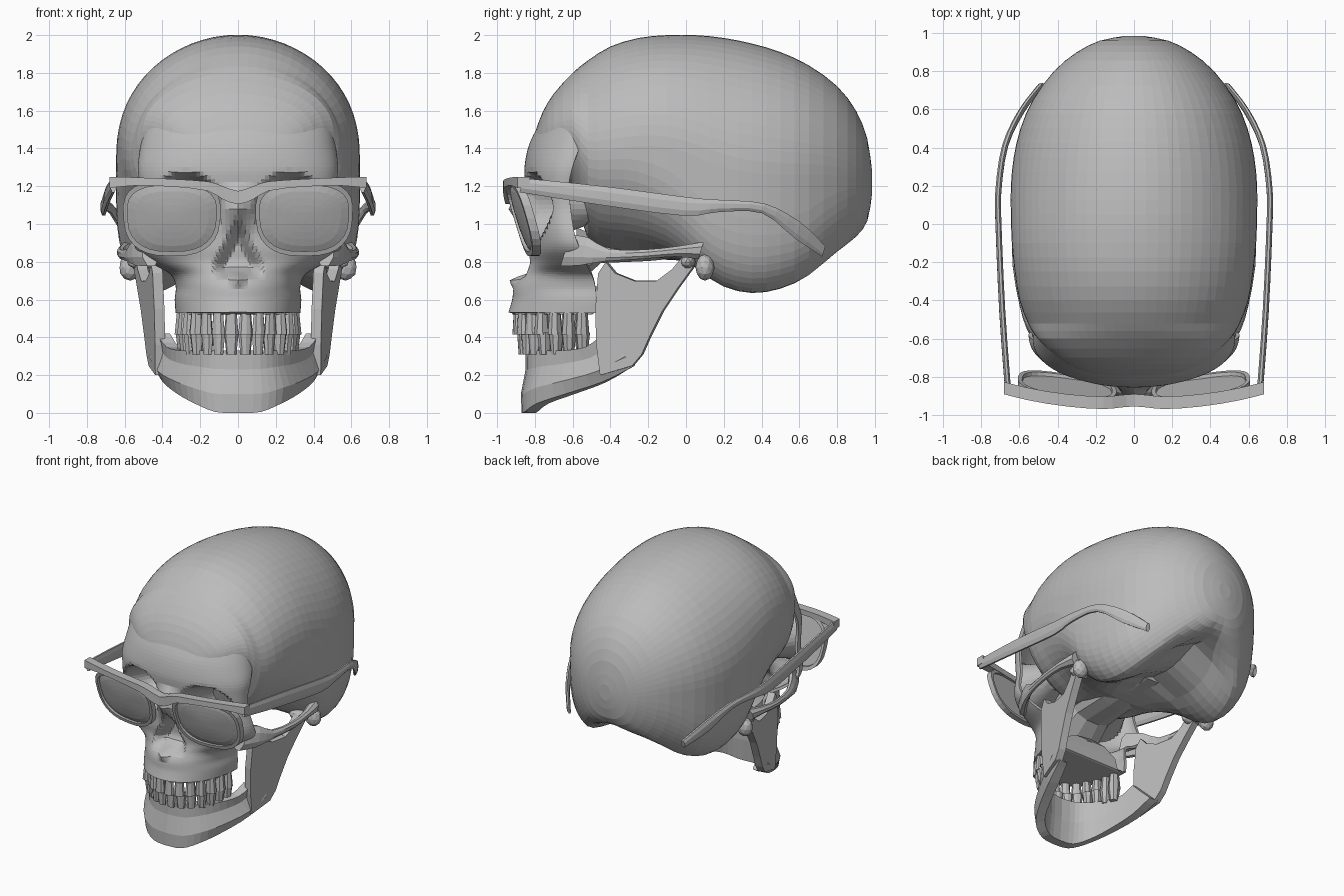
import bpy, bmesh, math
from mathutils import Matrix, Vector

cube = bpy.data.objects.get("Cube")
if cube:
    bpy.data.objects.remove(cube, do_unlink=True)

bone = bpy.data.materials.new("plain_grey")
bone.use_nodes = True
GREY = (0.5, 0.5, 0.5, 1)
bone.diffuse_color = GREY
bone.node_tree.nodes["Principled BSDF"].inputs["Base Color"].default_value = GREY


def finish(name, bm, thick=0):
    bmesh.ops.recalc_face_normals(bm, faces=bm.faces)
    mesh = bpy.data.meshes.new(name)
    bm.to_mesh(mesh)
    bm.free()
    mesh.materials.append(bone)
    ob = bpy.data.objects.new(name, mesh)
    bpy.context.collection.objects.link(ob)
    if thick:
        mod = ob.modifiers.new("thickness", "SOLIDIFY")
        mod.thickness, mod.offset = thick, 0
    return ob


def loft(name, rings, closed=True, caps=True, thick=0):
    """Skin a list of equally long point rings."""
    bm = bmesh.new()
    vs = [[bm.verts.new(p) for p in r] for r in rings]
    n = len(vs[0])
    for a, b in zip(vs, vs[1:]):
        for i in range(n if closed else n - 1):
            j = (i + 1) % n
            bm.faces.new((a[i], a[j], b[j], b[i]))
    if closed and caps:
        bm.faces.new(vs[0])
        bm.faces.new(vs[-1])
    return finish(name, bm, thick)


def resample(rows, steps):
    """Smooth spline through rows of numbers."""
    out = []
    for i in range(len(rows) - 1):
        p = [rows[max(0, min(len(rows) - 1, i + k))] for k in (-1, 0, 1, 2)]
        for s in range(steps):
            t = s / steps
            out.append(tuple(b + t * (c - a) / 2 + t * t * (a - 2.5 * b + 2 * c - d / 2)
                             + t ** 3 * (1.5 * (b - c) + (d - a) / 2)
                             for a, b, c, d in zip(*p)))
    return out + [tuple(rows[-1])]


def power(v, e):
    return math.copysign(abs(v) ** e, v)


def clamp(v):
    return max(0.0, min(1.0, v))


# Cranium: rings from back to front (y, half width, top, bottom)
stations = [(.985, .05, 1.28, 1.16), (.96, .18, 1.45, 1.0), (.9, .3, 1.6, .88), (.8, .42, 1.73, .78),
            (.65, .53, 1.84, .68), (.5, .595, 1.91, .61), (.35, .63, 1.955, .585), (.2, .645, 1.985, .62),
            (.05, .645, 2.0, .72), (-.1, .64, 2.0, .81), (-.25, .625, 1.985, .84), (-.4, .6, 1.94, .85),
            (-.52, .555, 1.865, .92), (-.6, .505, 1.8, 1.18), (-.7, .4, 1.69, 1.28),
            (-.76, .3, 1.59, 1.31), (-.8, .18, 1.48, 1.33), (-.812, .06, 1.42, 1.37)]
rings = []
for y, w, top, bot in resample(stations, 2):
    mid = (top + bot) / 2
    round_end = clamp((.98 - y) / .35)
    square = clamp((y + .35) / .45) * round_end
    hollow = .27 * clamp((y + .08) / .3) * round_end
    ring = []
    for i in range(64):
        a = math.tau * i / 64
        c, s = math.cos(a), math.sin(a)
        x, z = w * c, mid + (top - mid) * s
        if s < 0:
            x = w * power(c, 1 - .55 * square) * (1 - .06 * square * s * s)
            z = mid + (mid - bot) * power(s, 1 - .55 * square)
            z += hollow * clamp(1.2 - 1.7 * abs(x) / w) * clamp(-2 * s - .6)
        ring.append((x, y, z))
    rings.append(ring)
loft("cranium", rings)

# Face: curved sheet with eye sockets and nose opening (z, half width, back y, front y)
rows = [(.53, .32, -.48, -.93), (.6, .325, -.48, -.91), (.67, .32, -.48, -.9), (.74, .35, -.5, -.86),
        (.8, .45, -.53, -.83), (.87, .53, -.56, -.83), (.95, .54, -.59, -.83), (1.08, .51, -.61, -.84),
        (1.2, .51, -.62, -.84), (1.3, .52, -.6, -.845), (1.42, .505, -.56, -.82), (1.53, .485, -.54, -.765)]
sheet = []
for z, w, yb, yf in resample(rows, 5):
    line = []
    for i in range(81):
        t = math.pi * (i / 80 - .5)
        x = w * math.sin(t)
        y = yb + (yf - yb) * max(0, math.cos(t)) ** .95
        socket = math.hypot((abs(x) - .275) / .2, (z - 1.09) / .19)
        y += .28 * clamp((1 - socket) * 1.8)
        y -= .09 * clamp(1 - abs(x) / .1) * clamp(1 - abs(z - 1.08) / .14)
        half = .135 * clamp((1.04 - z) / .25)
        y += .09 * clamp((half - abs(x)) * 16) * clamp((z - .7) * 16)
        y -= .04 * clamp(1 - abs(x) / .05) * clamp(1 - abs(z - .7) / .04)
        line.append((x, y, z))
    sheet.append(line)
loft("face", sheet, closed=False, thick=.02)

# Palate vault
arch = [math.pi * (i / 20 - .5) for i in range(21)]
loft("palate", [[(.32 * k * math.sin(t), -.5 + .03 * (1 - k) - .42 * k * math.cos(t), z) for t in arch]
                for k, z in ((1, .53), (.8, .53), (.72, .6), (.4, .65), (.02, .66))], thick=.02)

# Skull base behind the palate
loft("skull_base", [[(w * math.cos(a), y, z + h * math.sin(a)) for a in
                     [math.tau * i / 10 for i in range(10)]]
                    for y, w, z, h in ((-.58, .2, .83, .16), (-.45, .17, .86, .07),
                                       (-.2, .16, .88, .08), (.2, .14, .9, .06))])


def strap(name, path):
    """Flattened bar: x, y, z with half sizes across and up."""
    return loft(name, [[(x + h * math.cos(a), y + v * .3 * math.sin(a), z + v * math.sin(a))
                        for a in [math.tau * (i + .5) / 8 for i in range(8)]]
                       for x, y, z, h, v in path])


# Lower jaw body (outer bottom xyz, outer top xyz)
jaw = [(0, -.87, 0, 0, -.85, .33), (.12, -.855, .005, .12, -.83, .33), (.23, -.79, .05, .21, -.77, .33),
       (.32, -.64, .1, .3, -.66, .33), (.4, -.44, .165, .38, -.53, .35), (.445, -.27, .25, .43, -.44, .42)]
half = resample(jaw, 3)
full = [(-r[0], r[1], r[2], -r[3], r[4], r[5]) for r in half[:0:-1]] + half
rings = []
for r in full:
    low, high = Vector(r[:3]), Vector(r[3:])
    inward = Vector((-low.x, -.3 - low.y, 0)).normalized() * .07
    bulge = inward * .15 + Vector((-.05 * low.x, 0, 0))
    rings.append([low, low.lerp(high, .3) - bulge, low.lerp(high, .7) + inward * .1, high,
                  high + inward, low.lerp(high, .5) + inward * 1.1, low + inward])
loft("jaw_body", rings)

# Jaw branch outline (y, z)
branch = [(-.45, .2), (-.47, .36), (-.475, .55), (-.46, .74), (-.42, .8), (-.37, .74), (-.27, .7),
          (-.15, .7), (-.07, .76), (-.02, .82), (.04, .83), (.04, .77), (-.04, .66), (-.12, .54),
          (-.19, .4), (-.23, .31), (-.28, .25)]
for side, label in ((1, "left"), (-1, "right")):
    bm = bmesh.new()
    bm.faces.new([bm.verts.new((side * (.445 + .2 * (y + .25) + .03 * z), y, z)) for y, z in branch])
    bmesh.ops.triangulate(bm, faces=bm.faces)
    finish(label + "_jaw_branch", bm, .055)

    # Cheek arch, jaw joint and the bump behind the ear
    strap(label + "_cheek_arch", [(side * x, y, z, h, v) for x, y, z, h, v in resample(
        [(.46, -.64, .86, .05, .09), (.53, -.54, .855, .035, .08), (.58, -.42, .835, .022, .035),
         (.615, -.22, .84, .022, .027), (.61, -.05, .855, .03, .03), (.58, .08, .86, .05, .05)], 2)])
    for part, spot, size in (("jaw_joint", (.51, .01, .8), (.08, .04, .04)),
                             ("ear_bump", (.57, .1, .77), (.06, .05, .07))):
        bm = bmesh.new()
        bmesh.ops.create_icosphere(bm, subdivisions=2, radius=1, matrix=Matrix.Translation(
            (side * spot[0], *spot[1:])) @ Matrix.Diagonal((*size, 1)))
        finish(label + "_" + part, bm)


# Teeth: tapered pegs spaced evenly along each arch
def teeth(name, wide, yc, deep, root, tip):
    bm = bmesh.new()
    pts = [Vector((wide * math.sin(t), yc - deep * math.cos(t), 0))
           for t in [math.radians(-88 + 176 * i / 200) for i in range(201)]]
    total = sum((b - a).length for a, b in zip(pts, pts[1:]))
    run, k = 0, 0
    for a, b in zip(pts, pts[1:]):
        run += (b - a).length
        if run >= total * (k + .5) / 14 and k < 14:
            d = b - a
            molar = abs(k - 6.5) > 3
            flip = 0 if tip > root else math.pi
            m = (Matrix.Translation((b.x, b.y, (root + tip) / 2))
                 @ Matrix.Rotation(math.atan2(d.y, d.x), 4, "Z") @ Matrix.Rotation(flip, 4, "X")
                 @ Matrix.Diagonal((1, 1.25 if molar else .7, 1, 1)))
            bmesh.ops.create_cone(bm, cap_ends=True, segments=8, radius1=.027, radius2=.039,
                                  depth=abs(tip - root), matrix=m)
            k += 1
    finish(name, bm)


teeth("upper_teeth", .29, -.5, .395, .56, .415)
teeth("lower_teeth", .285, -.5, .37, .31, .425)


# Sunglasses: curved, tilted front
def front_y(x, z):
    return -.97 + .19 * x * x + .3 * (1.22 - z)


def outline(side, wide, tall, shift, n=28):
    pts = []
    for i in range(n):
        a = math.tau * i / n
        c, s = math.cos(a), math.sin(a)
        z = 1.03 + tall * power(s, .72)
        x = .35 + wide * power(c, .72) * (1 + .1 * s)
        pts.append((side * x, front_y(x, z) + shift, z))
    return pts


for side, label in ((1, "left"), (-1, "right")):
    rim = [outline(side, .235, .175, .045), outline(side, .235, .175, 0),
           outline(side, .257, .2, 0), outline(side, .257, .2, .045)]
    loft(label + "_rim", rim + rim[:1], caps=False)
    loft(label + "_lens", [outline(side, .24 * k, .18 * k, .025 - .02 * (1 - k * k))
                           for k in (1, .8, .6, .4, .2, .01)], thick=.012)
    strap(label + "_temple_arm", [(side * x, y, (hi + lo) / 2, .017, (hi - lo) / 2)
                                  for x, y, hi, lo in resample(
        [(.66, -.87, 1.245, 1.165), (.69, -.46, 1.205, 1.1), (.71, 0, 1.145, 1.04), (.71, .18, 1.13, 1.06),
         (.675, .41, 1.11, 1.055), (.59, .59, 1.015, .92), (.485, .73, .885, .825)], 3)])

bar = [(0, 1.14, .035), (.08, 1.165, .035), (.16, 1.2, .025), (.35, 1.218, .02), (.55, 1.225, .022), (.68, 1.22, .03)]
bar = [(-x, z, h) for x, z, h in bar[:0:-1]] + bar
loft("brow_bar", [[(x, front_y(x, z) + dy, z + dz * h) for dy, dz in
                   ((-.01, -1), (-.01, 1), (.055, 1), (.055, -1))] for x, z, h in resample(bar, 2)])
